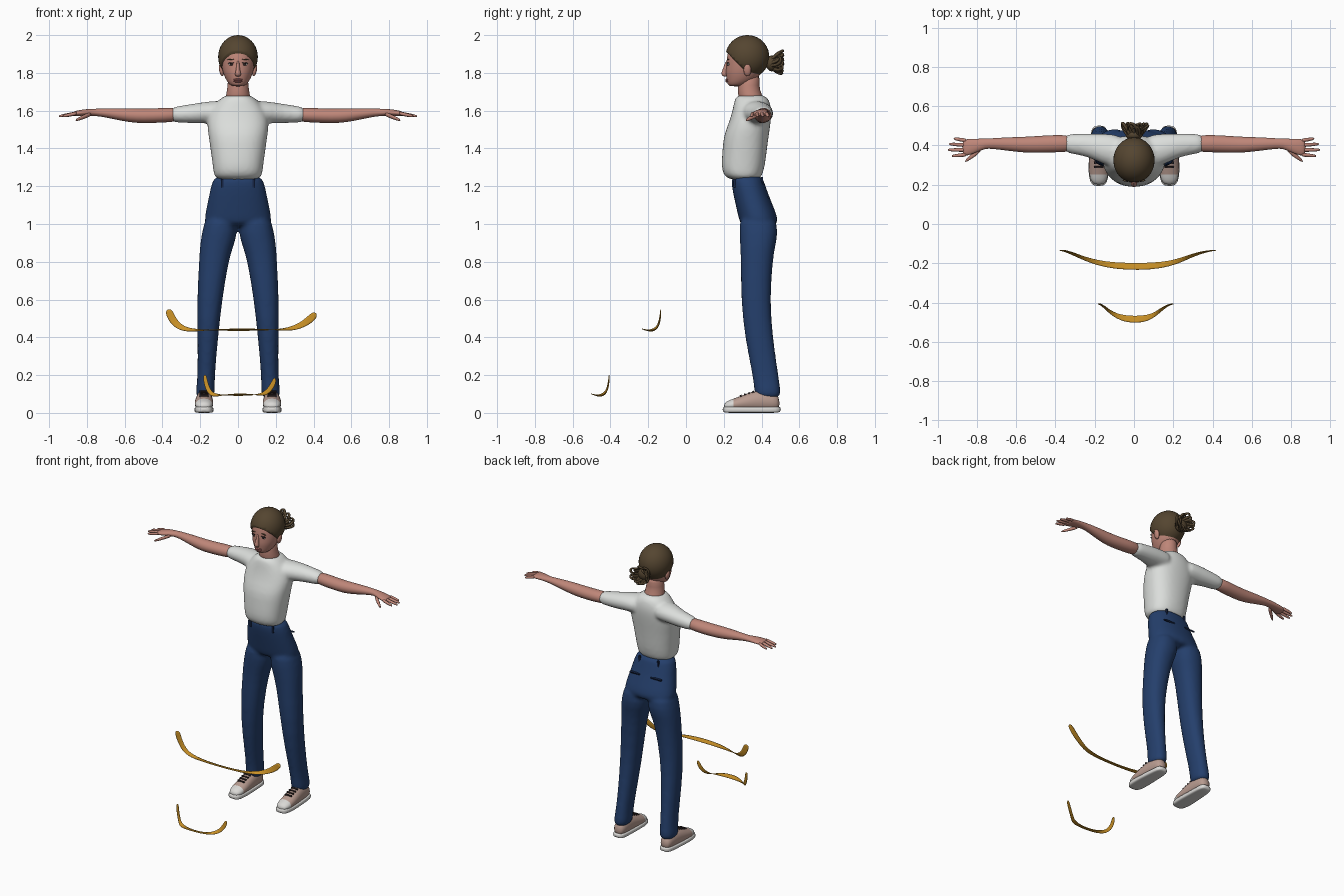
import bpy, bmesh, math, random
from mathutils import Matrix, Vector

if "Cube" in bpy.data.objects:
    bpy.data.objects.remove(bpy.data.objects["Cube"], do_unlink=True)
random.seed(4)


def material(name, r, g, b):
    mat = bpy.data.materials.new(name)
    mat.use_nodes = True
    mat.diffuse_color = (r, g, b, 1)
    shader = next(n for n in mat.node_tree.nodes if n.type == "BSDF_PRINCIPLED")
    shader.inputs["Base Color"].default_value = (r, g, b, 1)
    shader.inputs["Roughness"].default_value = 0.8
    return mat


SKIN = material("skin", .52, .24, .19)
LIP = material("lip", .36, .12, .11)
HAIR = material("brown hair", .09, .06, .03)
SHIRT = material("white shirt", .72, .74, .72)
DENIM = material("blue denim", .018, .05, .15)
SEAM = material("dark seam", .008, .018, .06)
WHITE = material("shoe white", .7, .69, .67)
CANVAS = material("shoe canvas", .48, .33, .28)
DARK = material("dark detail", .03, .02, .02)
GOLD = material("gold ribbon", .58, .28, .02)

AXES = {"x": (0, 1, 2), "y": (1, 0, 2), "z": (2, 0, 1)}


def loft(bm, axis, rows, side=1, power=1.0, count=20):
    """Skin rounded sections; each row is position, then low/high on the two other axes."""
    order, rings = AXES[axis], []
    for pos, lo_u, hi_u, lo_v, hi_v in rows:
        ring = []
        for i in range(count):
            a = math.tau * i / count
            c, s = math.cos(a), math.sin(a)
            c, s = (math.copysign(abs(k) ** power, k) for k in (c, s))
            co = [0, 0, 0]
            co[order[0]] = pos
            co[order[1]] = (lo_u + hi_u) / 2 + (hi_u - lo_u) / 2 * c
            co[order[2]] = (lo_v + hi_v) / 2 + (hi_v - lo_v) / 2 * s
            co[0] *= side
            ring.append(bm.verts.new(co))
        rings.append(ring)
    for a, b in zip(rings, rings[1:]):
        for i in range(count):
            j = (i + 1) % count
            bm.faces.new((a[i], a[j], b[j], b[i]))
    bm.faces.new(rings[0])
    bm.faces.new(rings[-1])


def centred(rows):
    return [(z, -w, w, front, back) for z, w, front, back in rows]


def around(rows):
    return [(p, u - ru, u + ru, v - rv, v + rv) for p, u, v, ru, rv in rows]


def finish(name, bm, *mats, subsurf=1, voxel=0):
    bmesh.ops.recalc_face_normals(bm, faces=bm.faces)
    for face in bm.faces:
        face.smooth = True
    mesh = bpy.data.meshes.new(name)
    bm.to_mesh(mesh)
    bm.free()
    obj = bpy.data.objects.new(name, mesh)
    bpy.context.collection.objects.link(obj)
    for mat in mats:
        mesh.materials.append(mat)
    if subsurf:
        mod = obj.modifiers.new("round", "SUBSURF")
        mod.levels = mod.render_levels = subsurf
    if voxel:
        mod = obj.modifiers.new("merge", "REMESH")
        mod.mode, mod.voxel_size, mod.use_smooth_shade = "VOXEL", voxel, True
        mod = obj.modifiers.new("soften", "SMOOTH")
        mod.factor, mod.iterations = .5, 5
    return obj


def ball(name, centre, radii, mat, tilt=0):
    bm = bmesh.new()
    place = Matrix.Translation(centre) @ Matrix.Rotation(tilt, 4, "Y") @ Matrix.Diagonal((*radii, 1))
    bmesh.ops.create_uvsphere(bm, u_segments=20, v_segments=12, radius=1, matrix=place)
    return finish(name, bm, mat, subsurf=0)


def box(name, centre, size, mat, spin=0):
    bm = bmesh.new()
    place = Matrix.Translation(centre) @ Matrix.Rotation(spin, 4, "X") @ Matrix.Diagonal((*size, 1))
    bmesh.ops.create_cube(bm, size=1, matrix=place)
    obj = finish(name, bm, mat, subsurf=0)
    obj.data.shade_flat()


# Shirt: torso and both sleeves merged into one skin
bm = bmesh.new()
loft(bm, "z", centred([
    (1.23, .115, .23, .39), (1.26, .13, .195, .405), (1.31, .135, .185, .42),
    (1.4, .148, .193, .43), (1.47, .158, .198, .44), (1.54, .168, .228, .45),
    (1.6, .15, .245, .455), (1.65, .11, .255, .445), (1.69, .065, .265, .42)]), power=.85)
sleeve = around([
    (.05, .37, 1.59, .085, .065), (.13, .375, 1.592, .085, .06), (.2, .395, 1.588, .068, .056),
    (.28, .408, 1.582, .054, .047), (.37, .41, 1.578, .05, .042)])
for side in (1, -1):
    loft(bm, "x", sleeve, side)
finish("shirt", bm, SHIRT, voxel=.011)

# Trousers: hips and both legs merged
bm = bmesh.new()
loft(bm, "z", centred([
    (1.27, .128, .235, .405), (1.2, .145, .24, .42), (1.1, .166, .262, .46),
    (1.03, .18, .278, .49), (.98, .182, .29, .485)]), power=.9)
leg = [(1.06, .01, .17, .28, .475), (.95, 0, .193, .282, .49), (.88, .025, .203, .286, .472),
       (.8, .05, .207, .29, .46), (.6, .083, .218, .29, .445), (.4, .105, .215, .31, .46),
       (.2, .123, .213, .352, .49), (.13, .122, .222, .36, .5), (.07, .124, .226, .365, .506)]
for side in (1, -1):
    loft(bm, "z", leg, side, power=.9)
finish("trousers", bm, DENIM, voxel=.011)

# Belt loops and back pocket openings
for side in (1, -1):
    box("front_belt_loop", (side * .083, .258, 1.215), (.012, .012, .045), SEAM)
    box("back_belt_loop", (side * .07, .402, 1.225), (.012, .012, .045), SEAM)
    box("back_pocket_edge", (side * .08, .437, 1.14), (.08, .012, .008), SEAM, -.3)

# Arms, hands and fingers
arm = around([
    (.3, .41, 1.58, .043, .038), (.4, .41, 1.575, .045, .039), (.5, .405, 1.572, .043, .039),
    (.57, .404, 1.575, .04, .038), (.65, .408, 1.583, .034, .03), (.72, .41, 1.59, .027, .022),
    (.76, .41, 1.591, .025, .019), (.8, .4, 1.591, .035, .018), (.85, .39, 1.586, .044, .016),
    (.875, .389, 1.583, .04, .011)])
fingers = [(.425, .435, .92), (.401, .408, .945), (.377, .378, .95), (.354, .346, .93)]
for side, label in ((1, "left"), (-1, "right")):
    bm = bmesh.new()
    loft(bm, "x", arm, side)
    finish(label + "_arm", bm, SKIN)
    bm = bmesh.new()
    for base, end, tip in fingers:
        path = []
        for t, r in ((0, .011), (.4, .0105), (.8, .009), (1, .005)):
            path.append((.85 + (tip - .85) * t, base + (end - base) * t, 1.587 - .017 * t, r, r))
        loft(bm, "x", around(path), side, count=8)
    loft(bm, "x", around([(.775, .385, 1.583, .012, .012), (.81, .358, 1.57, .017, .013),
                          (.84, .335, 1.557, .012, .01), (.862, .318, 1.548, .006, .006)]),
         side, count=8)
    finish(label + "_fingers", bm, SKIN)

# Neck and head
bm = bmesh.new()
loft(bm, "z", centred([(1.64, .075, .28, .42), (1.69, .062, .274, .4),
                       (1.73, .055, .275, .385), (1.8, .055, .28, .4)]))
finish("neck", bm, SKIN)
bm = bmesh.new()
loft(bm, "z", centred([
    (1.728, .03, .228, .3), (1.742, .05, .218, .34), (1.77, .068, .214, .38),
    (1.8, .08, .208, .4), (1.83, .087, .212, .41), (1.87, .092, .213, .42),
    (1.92, .09, .222, .42), (1.96, .07, .25, .4), (1.98, .03, .29, .36)]))
finish("head", bm, SKIN)

# Facial features
bm = bmesh.new()
loft(bm, "z", around([
    (1.78, 0, .207, .012, .009), (1.792, 0, .202, .018, .018), (1.81, 0, .206, .012, .016),
    (1.84, 0, .213, .008, .011), (1.865, 0, .218, .006, .007)]), count=12)
finish("nose", bm, SKIN)
for part, z in (("upper_lip", 1.764), ("lower_lip", 1.755)):
    ball(part, (0, .217, z), (.025, .009, .006), LIP)
for side in (1, -1):
    ball("eye", (side * .035, .226, 1.846), (.015, .008, .007), WHITE)
    ball("iris", (side * .035, .22, 1.846), (.008, .004, .007), DARK)
    ball("eyelid", (side * .035, .223, 1.853), (.017, .008, .003), DARK, side * .1)
    ball("eyebrow", (side * .038, .222, 1.871), (.02, .006, .003), HAIR, side * .12)
    ball("ear", (side * .088, .325, 1.815), (.012, .02, .033), SKIN, side * .2)

# Hair cap, trimmed along the hairline
bm = bmesh.new()
bmesh.ops.create_uvsphere(bm, u_segments=32, v_segments=20, radius=1, matrix=Matrix.Translation(
    (0, .325, 1.885)) @ Matrix.Diagonal((.105, .116, .115, 1)))
cut = bmesh.ops.bisect_plane(bm, geom=bm.verts[:] + bm.edges[:] + bm.faces[:],
                             plane_co=(0, .21, 1.915), plane_no=(0, 1, 1), clear_inner=True)
rim = [e for e in cut["geom_cut"] if isinstance(e, bmesh.types.BMEdge)]
bmesh.ops.contextual_create(bm, geom=rim)
hair = finish("hair_cap", bm, HAIR, subsurf=0)

# Messy bun: a core wrapped in loose curled locks
ball("bun_core", (0, .455, 1.85), (.042, .032, .042), HAIR)
locks = bpy.data.curves.new("bun_locks", "CURVE")
locks.dimensions, locks.bevel_depth, locks.bevel_resolution = "3D", .008, 1
locks.resolution_u, locks.use_fill_caps = 4, True
for i in range(18):
    start, reach = math.tau * i / 18, random.uniform(.045, .07)
    spline = locks.splines.new("BEZIER")
    spline.bezier_points.add(3)
    for k, point in enumerate(spline.bezier_points):
        r = reach * (.5, .85, 1, .75)[k]
        a = start + k * .38
        depth = .45 + (0, .035, .055, .035)[k] + random.uniform(-.012, .012)
        point.co = Vector((r * math.cos(a) * 1.1, depth, 1.85 + r * math.sin(a)))
        point.radius = (1, 1.1, .9, .4)[k]
        point.handle_left_type = point.handle_right_type = "AUTO"
locks.materials.append(HAIR)
bpy.context.collection.objects.link(bpy.data.objects.new("bun_locks", locks))

# Shoes: canvas upper with white toe cap, white sole and dark laces
upper = around([
    (.2, .18, .035, .025, .015), (.225, .18, .04, .042, .026), (.25, .18, .043, .048, .032),
    (.29, .18, .05, .05, .04), (.34, .18, .058, .049, .052), (.4, .178, .065, .045, .06),
    (.46, .177, .06, .042, .052), (.497, .177, .05, .03, .035)])
sole = around([
    (.193, .18, .018, .022, .012), (.21, .18, .018, .044, .018), (.26, .18, .017, .053, .017),
    (.33, .18, .016, .051, .016), (.42, .178, .016, .046, .016), (.48, .177, .017, .042, .017),
    (.503, .177, .019, .026, .014)])
for side, label in ((1, "left"), (-1, "right")):
    bm = bmesh.new()
    loft(bm, "y", upper, side)
    for face in bm.faces:
        face.material_index = int(face.calc_center_median().y < .26)
    finish(label + "_shoe_upper", bm, CANVAS, WHITE)
    bm = bmesh.new()
    loft(bm, "y", sole, side, power=.5)
    finish(label + "_shoe_sole", bm, WHITE)
    for i in range(4):
        box(label + "_lace", (side * .18, .29 + i * .022, .091 + i * .007),
            (.05, .009, .009), DARK, .3)

# Two curled ribbons, flat in the middle and turned upright at the ends
edges = [((-.39, -.135, .545), (-.35, -.135, .555)), ((-.37, -.137, .49), (-.335, -.14, .51)),
         ((-.33, -.15, .445), (-.3, -.15, .465)), ((-.26, -.185, .427), (-.25, -.17, .445)),
         ((-.12, -.235, .447), (-.12, -.2, .437)), ((.16, -.235, .447), (.16, -.2, .437)),
         ((.29, -.17, .43), (.275, -.16, .45)), ((.38, -.14, .465), (.35, -.14, .49)),
         ((.43, -.135, .515), (.4, -.135, .545))]
for name, stretch, shift in (("large_ribbon", 1, (0, 0, 0)), ("small_ribbon", .48, (0, -.27, -.347))):
    bm = bmesh.new()
    rows = [[bm.verts.new(Vector((x * stretch, y, z)) + Vector(shift)) for x, y, z in pair]
            for pair in edges]
    for a, b in zip(rows, rows[1:]):
        bm.faces.new((a[0], b[0], b[1], a[1]))
    ribbon = finish(name, bm, GOLD, subsurf=2)
    ribbon.modifiers.new("thickness", "SOLIDIFY").thickness = .003
